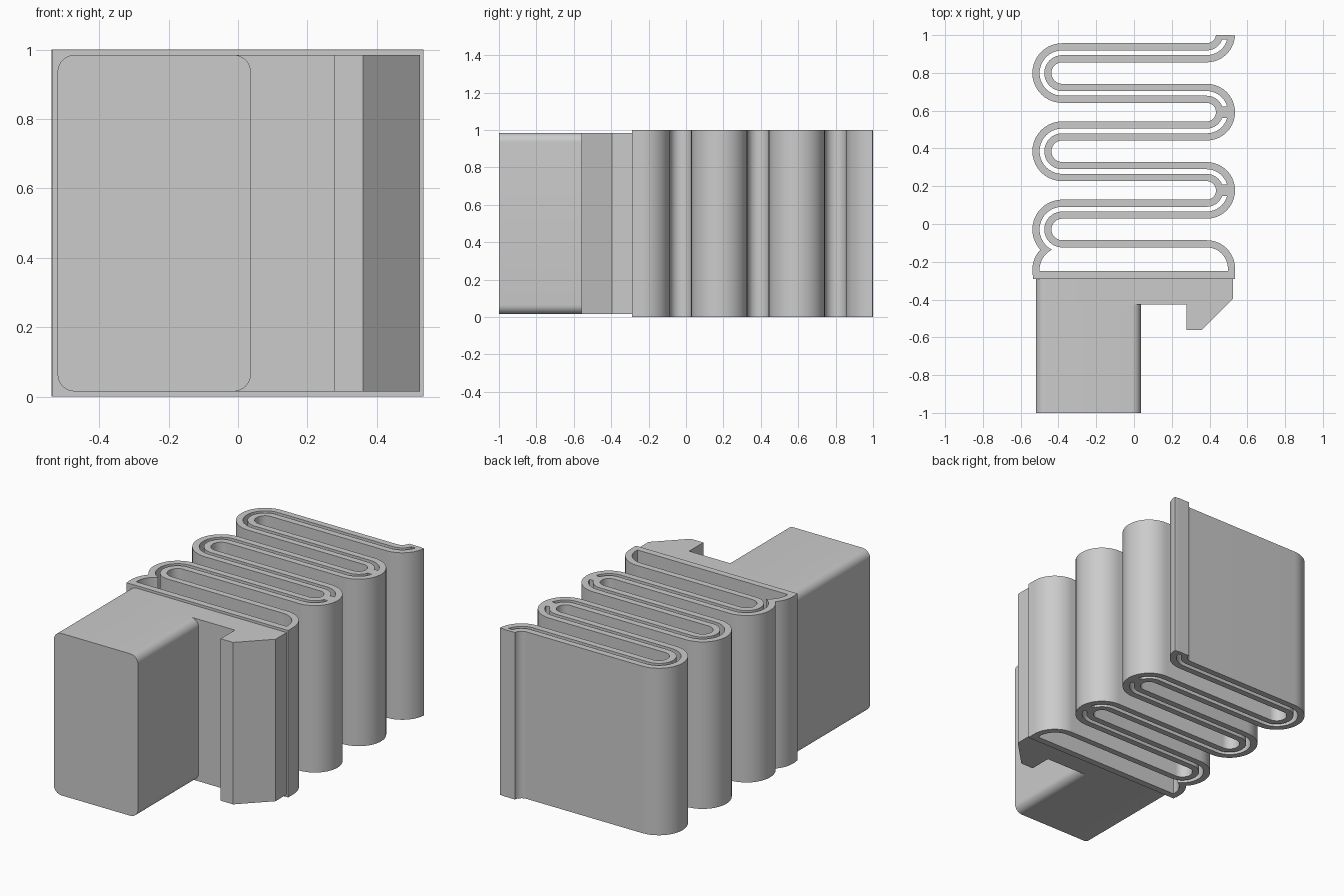
import bpy, bmesh, math

if "Cube" in bpy.data.objects:
    bpy.data.objects.remove(bpy.data.objects["Cube"])

grey = bpy.data.materials.new("plain grey")
grey.diffuse_color = (0.6, 0.6, 0.6, 1)
grey.use_nodes = True
grey.node_tree.nodes["Principled BSDF"].inputs["Base Color"].default_value = grey.diffuse_color

XL, XR = -0.38, 0.385      # centres of the left and right bends
TOP, STEP = 1.006, 0.207   # first bend centre and spacing between bends
SEG = 20


def finish(bm, name):
    bmesh.ops.recalc_face_normals(bm, faces=bm.faces)
    me = bpy.data.meshes.new(name)
    bm.to_mesh(me)
    bm.free()
    me.materials.append(grey)
    ob = bpy.data.objects.new(name, me)
    bpy.context.collection.objects.link(ob)
    bpy.ops.object.select_all(action='DESELECT')
    ob.select_set(True)
    bpy.context.view_layer.objects.active = ob
    bpy.ops.object.shade_smooth_by_angle(angle=math.radians(30))
    return ob


def prism(name, outline, z0, z1):
    """Upright solid from a plan outline."""
    bm = bmesh.new()
    f = bm.faces.new([bm.verts.new((x, y, z0)) for x, y in outline])
    up = bmesh.ops.extrude_face_region(bm, geom=[f])["geom"]
    bmesh.ops.translate(bm, vec=(0, 0, z1 - z0),
                        verts=[v for v in up if isinstance(v, bmesh.types.BMVert)])
    return finish(bm, name)


def strip(name, side_a, side_b, z0=0.0, z1=1.0):
    """Upright wall between two matching plan curves."""
    bm = bmesh.new()
    rings = [[bm.verts.new((p[0], p[1], z)) for p, z in
              ((a, z0), (b, z0), (b, z1), (a, z1))] for a, b in zip(side_a, side_b)]
    for r, s in zip(rings, rings[1:]):
        for i in range(4):
            j = (i + 1) % 4
            bm.faces.new((r[i], r[j], s[j], s[i]))
    bm.faces.new(rings[0])
    bm.faces.new(rings[-1])
    return finish(bm, name)


def arc(cx, cy, r, a0, a1, n=SEG):
    return [(cx + r * math.cos(math.radians(a0 + (a1 - a0) * i / n)),
             cy + r * math.sin(math.radians(a0 + (a1 - a0) * i / n)))
            for i in range(n + 1)]


def serpentine(r):
    """Folded curve with left bend radius r, up to the start of the last left bend."""
    q = STEP - r
    pts = [(x, min(y, 1.0)) for x, y in arc(XR, TOP, q, -3.5, -90)]
    for k in range(1, 5):
        cy = TOP - k * STEP
        if k % 2:
            pts += arc(XL, cy, r, 90, 270)
        else:
            pts += arc(XR, cy, q, 90, -90)
    return pts


def outer_curve(r):
    # last bend pinches, then curls back out to the base plate
    cy = TOP - 5 * STEP
    half = 0.107
    a = math.degrees(math.asin(half / r))
    return (serpentine(r) + arc(XL, cy, r, 90, 180 + a)
            + arc(XL, cy - 2 * half, r, 180 - a, 180)[1:]
            + [(XL - r, -0.27)])


def inner_curve(r):
    q = STEP - r
    return (serpentine(r) + arc(XL, TOP - 5 * STEP, r, 90, 270)
            + arc(XR, TOP - 6 * STEP, q, 90, 0) + [(XR + q, -0.27)])


# Folded double wall
strip("outer_bellows_wall", outer_curve(0.158), outer_curve(0.12))
strip("inner_bellows_wall", inner_curve(0.095), inner_curve(0.057))

# Webs joining the two walls in the right bends
for k in (0, 2, 4):
    cy = TOP - k * STEP
    lo, hi = cy - 0.03, min(cy + 0.03, 1.0)
    prism("bend_web", [(XR + 0.065, lo), (XR + 0.13, lo),
                       (XR + 0.13, hi), (XR + 0.065, hi)], 0, 1)

# Base plate of the bellows
prism("base_plate", [(-0.535, -0.29), (0.535, -0.29), (0.535, -0.25), (-0.535, -0.25)], 0, 1)

# Cross bar with a chamfered hook
prism("hook_bar", [(-0.3, -0.29), (-0.3, -0.425), (0.277, -0.425), (0.277, -0.56),
                   (0.36, -0.56), (0.525, -0.395), (0.525, -0.29)], 0.015, 0.985)

# Block with rounded long edges
x0, x1, z0, z1, r = -0.52, 0.037, 0.015, 0.985, 0.05
section = (arc(x1 - r, z1 - r, r, 0, 90, 8) + arc(x0 + r, z1 - r, r, 90, 180, 8)
           + arc(x0 + r, z0 + r, r, 180, 270, 8) + arc(x1 - r, z0 + r, r, 270, 360, 8))
block = prism("rounded_block", section, 0.29, 1.0)
for v in block.data.vertices:
    x, z, d = v.co
    v.co = (x, -d, z)
block.data.update()
